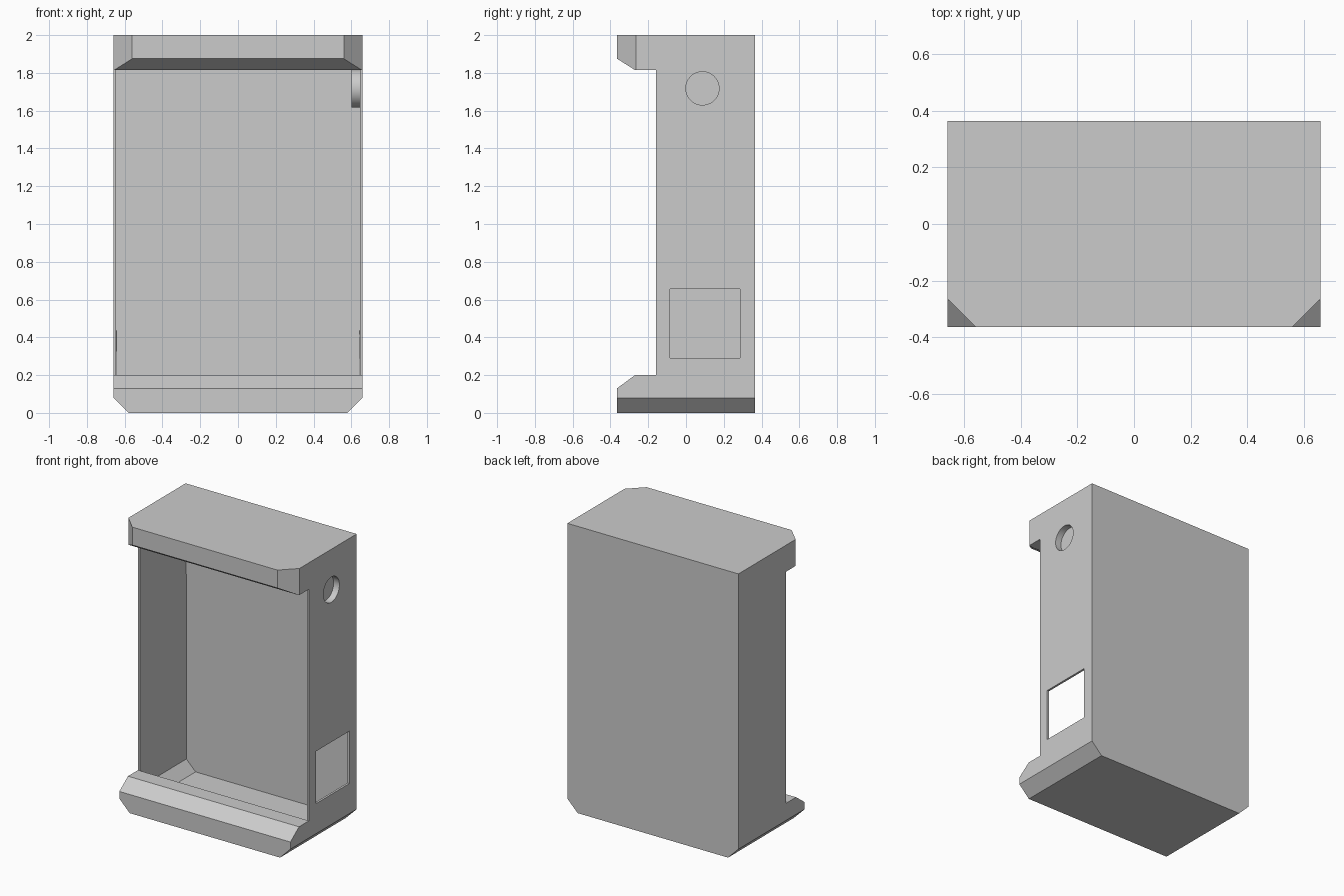
import bpy, bmesh
from math import pi
from mathutils import Vector, Matrix

if "Cube" in bpy.data.objects:
    bpy.data.objects.remove(bpy.data.objects["Cube"])

W, D, H, T = 0.66, 0.365, 2.0, 0.015   # half width, half depth, height, wall
FRONT = -0.16                          # front plane of the side walls


def make_object(name, bm):
    bmesh.ops.recalc_face_normals(bm, faces=bm.faces)
    mesh = bpy.data.meshes.new(name)
    bm.to_mesh(mesh)
    bm.free()
    ob = bpy.data.objects.new(name, mesh)
    bpy.context.collection.objects.link(ob)
    return ob


def cut(bm, point, normal, z_min=-1.0):
    """Slice a corner off, touching only geometry above z_min."""
    faces = [f for f in bm.faces if f.calc_center_median().z > z_min]
    edges = {e for f in faces for e in f.edges}
    verts = {v for f in faces for v in f.verts}
    bmesh.ops.bisect_plane(bm, geom=faces + list(edges) + list(verts), dist=1e-5,
                           plane_co=Vector(point), plane_no=Vector(normal), clear_outer=True)
    bmesh.ops.holes_fill(bm, edges=bm.edges[:], sides=0)
    bmesh.ops.recalc_face_normals(bm, faces=bm.faces)


# Casing: C-shaped side profile (y, z) extruded across the width
profile = [(D, 0), (D, H), (-D, H), (-D, 1.875), (-0.27, 1.815), (FRONT, 1.815),
           (FRONT, 0.2), (-0.27, 0.2), (-D, 0.13), (-D, 0)]
bm = bmesh.new()
side = bm.faces.new([bm.verts.new((-W, y, z)) for y, z in profile])
new = bmesh.ops.extrude_face_region(bm, geom=[side], use_keep_orig=True)["geom"]
bmesh.ops.translate(bm, vec=(2 * W, 0, 0),
                    verts=[g for g in new if isinstance(g, bmesh.types.BMVert)])
bmesh.ops.recalc_face_normals(bm, faces=bm.faces)

# Chamfered bottom edges, and chamfered front corners on the top cap only
for s in (-1, 1):
    cut(bm, (s * 0.58, 0, 0), (s, 0, -1))
bmesh.ops.bisect_plane(bm, geom=bm.verts[:] + bm.edges[:] + bm.faces[:],
                       plane_co=(0, 0, 1), plane_no=(0, 0, 1))
for s in (-1, 1):
    cut(bm, (s * 0.56, -D, 0), (s, -1, 0), 1.0)
bmesh.ops.dissolve_limit(bm, angle_limit=0.01, verts=bm.verts[:], edges=bm.edges[:])

# Open the front and give the shell its thickness
opening = [f for f in bm.faces
           if f.normal.y < -0.9 and abs(f.calc_center_median().y - FRONT) < 0.01]
bmesh.ops.delete(bm, geom=opening, context='FACES')
casing = make_object("casing", bm)
shell = casing.modifiers.new("shell", 'SOLIDIFY')
shell.thickness, shell.offset = T, -1
shell.use_even_offset = shell.use_quality_normals = True

# Window and round hole through the right wall
HOLE = Vector((W, 0.087, 1.718))
bm = bmesh.new()
bmesh.ops.create_cube(bm, size=1, matrix=Matrix.Translation((W, 0.1, 0.4725))
                      @ Matrix.Diagonal((0.1, 0.37, 0.365, 1)))
window_cutter = make_object("window_cutter", bm)
bm = bmesh.new()
bmesh.ops.create_cone(bm, segments=48, radius1=0.088, radius2=0.088, depth=0.1, cap_ends=True,
                      matrix=Matrix.Translation(HOLE) @ Matrix.Rotation(pi / 2, 4, 'Y'))
hole_cutter = make_object("hole_cutter", bm)
for cutter in (window_cutter, hole_cutter):
    cutter.hide_render = True
    m = casing.modifiers.new(cutter.name, 'BOOLEAN')
    m.operation, m.solver, m.object = 'DIFFERENCE', 'EXACT', cutter

bpy.context.view_layer.objects.active = casing
casing.select_set(True)
for m in list(casing.modifiers):
    bpy.ops.object.modifier_apply(modifier=m.name)
for cutter in (window_cutter, hole_cutter):
    bpy.data.objects.remove(cutter)

# Shallow round cup behind the hole, spun from its half section (x, radius)
bm = bmesh.new()
section = [(0.645, 0.088), (0.615, 0.088), (0.615, 0), (0.60, 0), (0.60, 0.1),
           (0.645, 0.1), (0.645, 0.088)]
vs = [bm.verts.new((x, HOLE.y, HOLE.z + r)) for x, r in section]
es = [bm.edges.new(p) for p in zip(vs, vs[1:])]
bmesh.ops.spin(bm, geom=vs + es, cent=HOLE, axis=(1, 0, 0), angle=2 * pi, steps=48)
bmesh.ops.remove_doubles(bm, verts=bm.verts[:], dist=1e-4)
cup = make_object("round_cup", bm)

for ob in (casing, cup):
    bpy.ops.object.select_all(action='DESELECT')
    ob.select_set(True)
    bpy.context.view_layer.objects.active = ob
    bpy.ops.object.shade_smooth_by_angle(angle=0.5)
